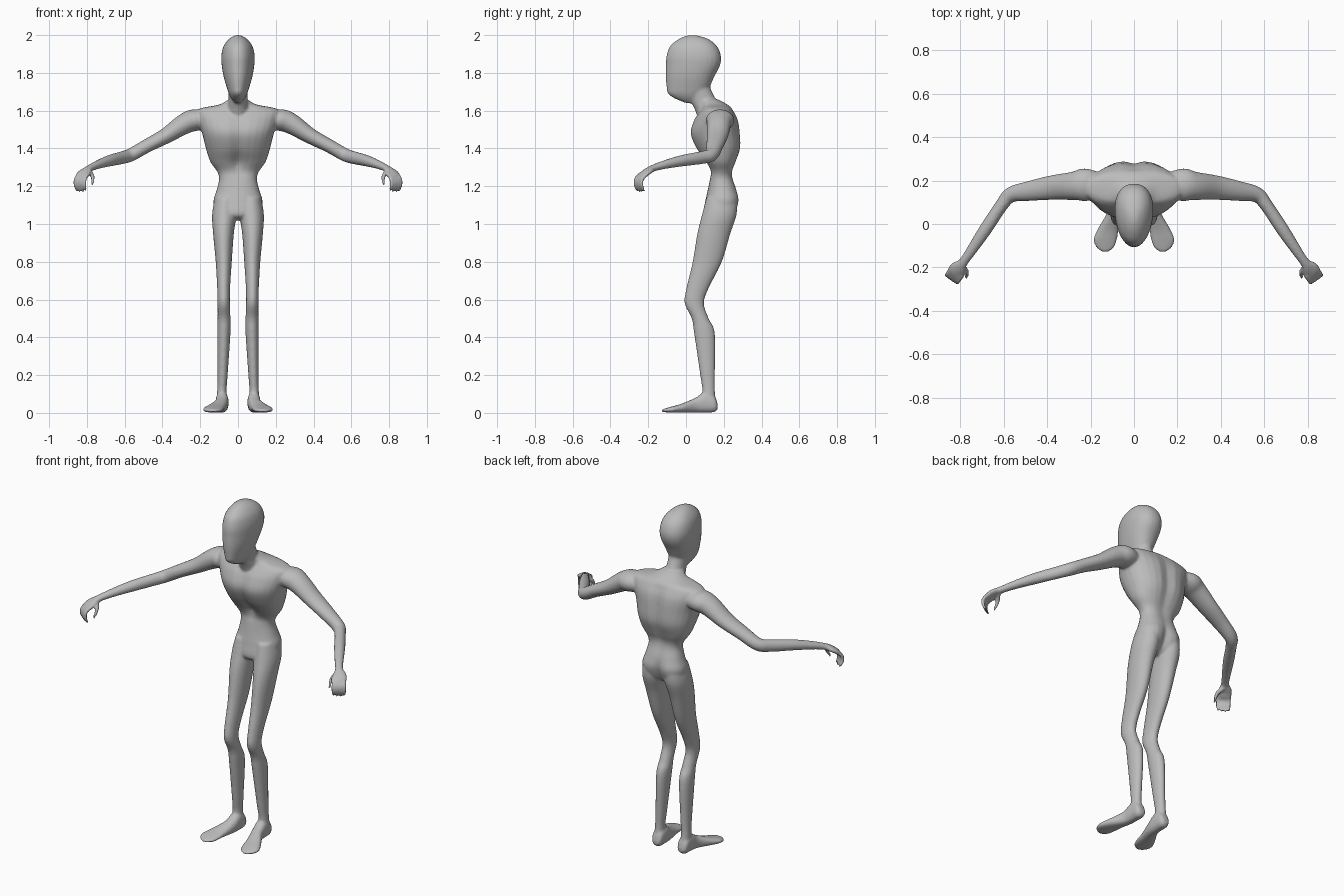
import bpy
import bmesh
from math import cos, sin, pi, exp, copysign
from mathutils import Vector

cube = bpy.data.objects.get("Cube")
if cube:
    bpy.data.objects.remove(cube, do_unlink=True)

SIDES = 28
bm = bmesh.new()


def spline(rows, steps=5):
    """Smooth the given rows with a Catmull-Rom curve through every column."""
    out = []
    last = len(rows) - 1
    for i in range(last):
        a, b = rows[max(i - 1, 0)], rows[i]
        c, d = rows[i + 1], rows[min(i + 2, last)]
        for k in range(steps):
            t = k / steps
            out.append([q + t * ((r - p) + t * ((2 * p - 5 * q + 4 * r - s)
                        + t * (3 * q - p - 3 * r + s))) / 2
                        for p, q, r, s in zip(a, b, c, d)])
    return out + [list(rows[-1])]


def unit_ring(power=1.0):
    """Points of a circle, or of a rounder-cornered square if power < 1."""
    for k in range(SIDES):
        a = 2 * pi * k / SIDES
        u, v = cos(a), sin(a)
        yield copysign(abs(u) ** power, u), copysign(abs(v) ** power, v)


def skin(rings):
    """Bridge rings into one closed shell."""
    loops = [[bm.verts.new(p) for p in ring] for ring in rings]
    for lo, hi in zip(loops, loops[1:]):
        for k in range(SIDES):
            n = (k + 1) % SIDES
            bm.faces.new((lo[k], lo[n], hi[n], hi[k]))
    bm.faces.new(loops[0][::-1])
    bm.faces.new(loops[-1])


def stack(rows, side=1, power=1.0, along_y=False, egg=0.0):
    """Rows: level, x0, x1, low, high, then optional front and back grooves."""
    rings = []
    for level, x0, x1, low, high, *groove in spline(rows):
        ring = []
        for u, v in unit_ring(power):
            x = (x0 + x1) / 2 + u * (1 + egg * v) * (x1 - x0) / 2
            w = (low + high) / 2 + v * (high - low) / 2
            if groove:
                dent = exp(-(x / 0.035) ** 2)
                w += dent * (groove[0] if v < 0 else -groove[1])
            ring.append((side * x, level, w) if along_y else (side * x, w, level))
        rings.append(ring)
    skin(rings)


def tube(rows, side, up):
    """Rows: x, y, z, sideways radius, radius towards up."""
    rows = spline(rows)
    pts = [Vector(r[:3]) for r in rows]
    rings = []
    for i, row in enumerate(rows):
        tangent = (pts[min(i + 1, len(pts) - 1)] - pts[max(i - 1, 0)]).normalized()
        across = tangent.cross(up).normalized()
        above = across.cross(tangent)
        ring = [pts[i] + across * u * row[3] + above * v * row[4]
                for u, v in unit_ring()]
        rings.append([(side * p.x, p.y, p.z) for p in ring])
    skin(rings)


def centred(rows):
    """Turn a half width into a left and right limit."""
    return [(r[0], -r[1], *r[1:]) for r in rows]


# Torso: pelvis, waist, rib cage, shoulders
stack(centred([
    (1.02, .05, .13, .21, 0, .01),
    (1.05, .115, .092, .262, 0, .03),
    (1.12, .13, .102, .287, 0, .025),
    (1.18, .113, .115, .273, 0, .01),
    (1.24, .10, .124, .252, .004, .008),
    (1.28, .112, .125, .25, .012, .01),
    (1.33, .147, .098, .268, .03, .012),
    (1.40, .17, .05, .292, .02, .016),
    (1.48, .19, .02, .29, .014, .016),
    (1.55, .213, .04, .278, .01, .012),
    (1.595, .222, .07, .255, .006, .006),
    (1.615, .19, .085, .24, 0, 0),
    (1.632, .10, .085, .22, 0, 0),
    (1.66, .05, .065, .17, 0, 0)]), power=.88)

# Neck leaning forward
stack(centred([(1.57, .07, .06, .23), (1.61, .06, .045, .2), (1.65, .05, .025, .165),
               (1.72, .05, 0, .13), (1.78, .05, -.02, .13)]))

# Head with a long narrow face
stack(centred([
    (1.64, .015, 0, .04),
    (1.665, .035, -.06, .08),
    (1.69, .048, -.095, .108),
    (1.72, .058, -.102, .123),
    (1.78, .075, -.107, .15),
    (1.84, .085, -.106, .18),
    (1.89, .087, -.103, .185),
    (1.94, .076, -.085, .165),
    (1.975, .052, -.045, .125),
    (1.994, .025, -.005, .075),
    (2.0, .004, .025, .04)]), power=.92, egg=.15)

UP = Vector((0, 0, 1))
REACH = Vector((.57, -.82, 0))     # direction the hand points
SPREAD = Vector((.82, .57, 0))     # direction across the knuckles

for side in (1, -1):
    # Leg
    stack([
        (1.14, .01, .122, .108, .27),
        (1.05, .008, .137, .085, .268),
        (.95, .022, .132, .06, .235),
        (.8, .033, .118, .035, .19),
        (.66, .042, .11, .002, .12),
        (.58, .043, .108, -.007, .095),
        (.5, .04, .108, .03, .12),
        (.42, .04, .11, .043, .153),
        (.2, .055, .108, .075, .153),
        (.12, .06, .11, .086, .153),
        (.05, .055, .115, .08, .16)], side)

    # Foot, turned slightly outwards
    stack([
        (.168, .065, .10, .02, .045),
        (.15, .052, .115, .004, .09),
        (.10, .05, .118, .002, .11),
        (.05, .055, .125, .002, .08),
        (-.02, .07, .165, .002, .05),
        (-.07, .078, .186, .002, .035),
        (-.105, .09, .175, .003, .025),
        (-.128, .115, .15, .006, .018)], side, power=.85, along_y=True)

    # Arm and palm
    tube([
        (.13, .17, 1.54, .05, .04),
        (.22, .18, 1.55, .075, .057),
        (.28, .175, 1.532, .065, .055),
        (.38, .167, 1.468, .056, .042),
        (.48, .152, 1.415, .046, .036),
        (.565, .135, 1.367, .036, .035),
        (.61, .085, 1.352, .03, .034),
        (.68, -.02, 1.335, .03, .03),
        (.74, -.11, 1.315, .025, .023),
        (.785, -.175, 1.295, .022, .018),
        (.81, -.205, 1.277, .038, .016),
        (.825, -.23, 1.257, .038, .014),
        (.832, -.238, 1.247, .02, .01)], side, UP)

    # Four curled fingers
    for i in (-1.5, -.5, .5, 1.5):
        base = Vector((.815, -.22, 1.267)) + SPREAD * i * .02
        bend = base + REACH * .034 - UP * .028
        middle = bend + REACH * .004 - UP * .035
        tip = base + REACH * .022 - UP * (.103 - abs(i) * .006)
        tube([(*base, .011, .011), (*bend, .010, .010),
              (*middle, .009, .009), (*tip, .005, .005)], side, SPREAD)

    # Thumb
    tube([(.792, -.19, 1.283, .013, .013), (.769, -.222, 1.25, .011, .011),
          (.772, -.25, 1.205, .006, .006)], side, SPREAD)

# One continuous skin
bmesh.ops.recalc_face_normals(bm, faces=bm.faces)
mesh = bpy.data.meshes.new("body")
bm.to_mesh(mesh)
bm.free()
body = bpy.data.objects.new("body", mesh)
bpy.context.collection.objects.link(body)

remesh = body.modifiers.new("merge_parts", 'REMESH')
remesh.mode = 'VOXEL'
remesh.voxel_size = 0.007
remesh.use_smooth_shade = True
relax = body.modifiers.new("soften_joins", 'SMOOTH')
relax.factor = 0.5
relax.iterations = 4

# Plain grey skin
grey = bpy.data.materials.new("plain_grey")
grey.use_nodes = True
colour = (.5, .5, .5, 1)
grey.diffuse_color = colour
grey.node_tree.nodes["Principled BSDF"].inputs["Base Color"].default_value = colour
mesh.materials.append(grey)
